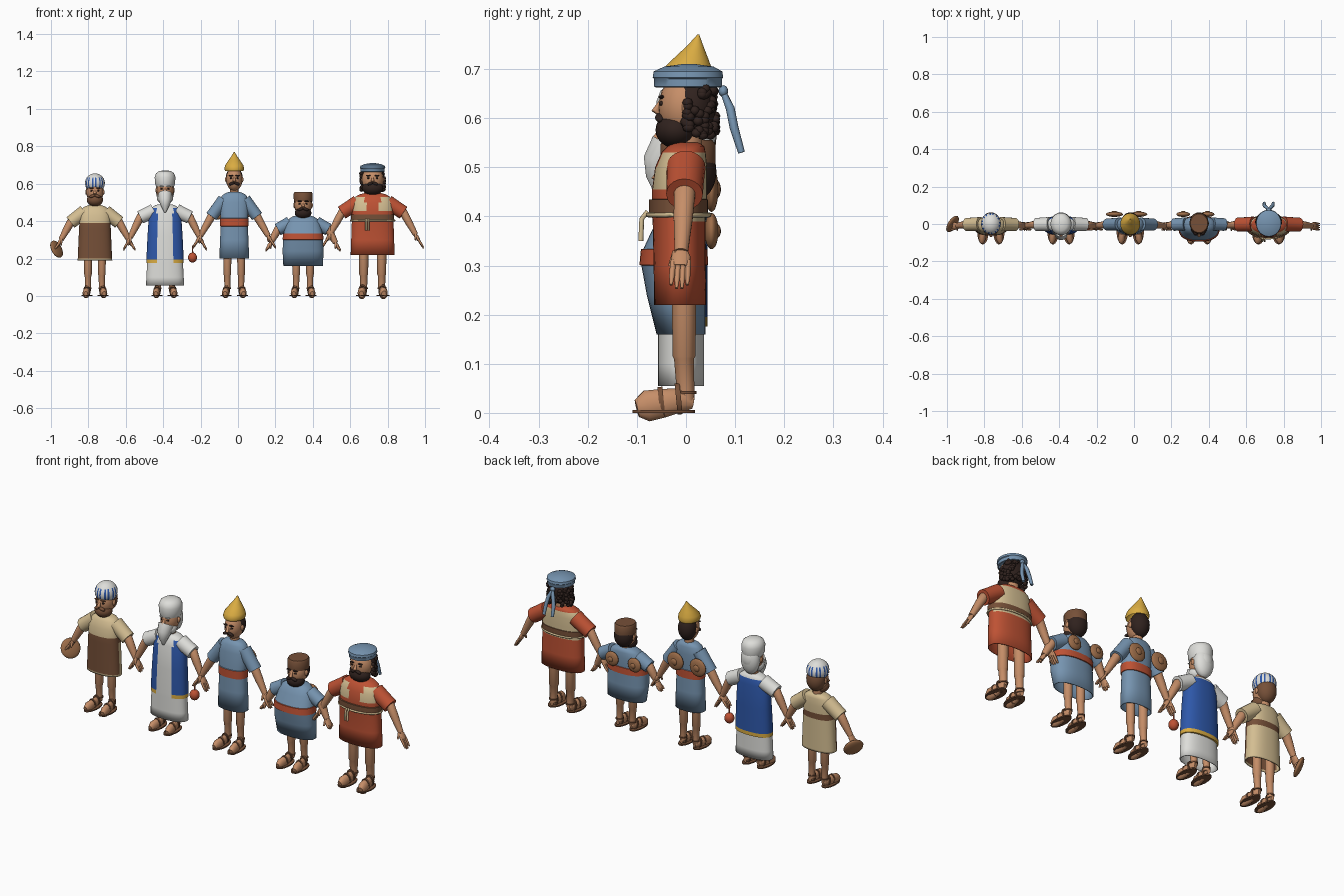
import bpy, bmesh, math, random
from mathutils import Vector, Matrix

random.seed(4)
old = bpy.data.objects.get("Cube")
if old:
    bpy.data.objects.remove(old, do_unlink=True)


def srgb(v):
    v /= 255
    return v / 12.92 if v <= 0.04 else ((v + 0.055) / 1.055) ** 2.4


def material(name, r, g, b):
    m = bpy.data.materials.new(name)
    col = (srgb(r), srgb(g), srgb(b), 1)
    m.diffuse_color = col
    m.use_nodes = True
    m.node_tree.nodes["Principled BSDF"].inputs["Base Color"].default_value = col
    return m


SKIN = material("skin", 198, 142, 104)
BEIGE = material("beige cloth", 212, 190, 146)
BROWN = material("brown leather", 118, 80, 56)
WHITE = material("white linen", 222, 222, 218)
BLUE = material("royal blue", 46, 88, 170)
SLATE = material("slate blue", 118, 148, 176)
RED = material("rust red", 190, 82, 52)
GOLD = material("gold", 218, 172, 66)
HAIR = material("dark hair", 48, 34, 30)
BRONZE = material("bronze", 158, 110, 74)


def finish(name, bm, mats, rule=None):
    """Turn a bmesh into a smooth object, colouring faces by a rule."""
    mats = mats if isinstance(mats, list) else [mats]
    bmesh.ops.recalc_face_normals(bm, faces=bm.faces)
    for f in bm.faces:
        f.smooth = True
        if rule:
            f.material_index = rule(f.calc_center_median())
    me = bpy.data.meshes.new(name)
    bm.to_mesh(me)
    bm.free()
    for m in mats:
        me.materials.append(m)
    ob = bpy.data.objects.new(name, me)
    bpy.context.collection.objects.link(ob)
    me.set_sharp_from_angle(angle=math.radians(50))
    return ob


def skin_rings(rings, caps=(True, True)):
    bm = bmesh.new()
    loops = [[bm.verts.new(p) for p in r] for r in rings]
    n = len(loops[0])
    for a, b in zip(loops, loops[1:]):
        for i in range(n):
            bm.faces.new((a[i], a[(i + 1) % n], b[(i + 1) % n], b[i]))
    for cap, loop in zip(caps, (loops[0], loops[-1])):
        if cap:
            bm.faces.new(loop)
    return bm


def loft(name, x, rows, mats, rule=None, n=40, power=0.85, caps=(False, True)):
    """Stack of rounded ellipses; each row is z, half width, half depth, y."""
    rings = []
    for z, rx, ry, cy in rows:
        ring = []
        for i in range(n):
            a = math.tau * (i + 0.5) / n
            c, s = math.cos(a), math.sin(a)
            ring.append((x + rx * math.copysign(abs(c) ** power, c),
                         cy + ry * math.copysign(abs(s) ** power, s), z))
        rings.append(ring)
    return finish(name, skin_rings(rings, caps), mats, rule)


def tube(name, pts, radii, mat, n=14, flat=1.0):
    pts = [Vector(p) for p in pts]
    rings = []
    for i, (p, r) in enumerate(zip(pts, radii)):
        d = (pts[min(i + 1, len(pts) - 1)] - pts[max(i - 1, 0)]).normalized()
        ref = Vector((0, 1, 0)) if abs(d.y) < 0.9 else Vector((0, 0, 1))
        u = d.cross(ref).normalized()
        v = d.cross(u)
        rings.append([p + r * (u * math.cos(t) * flat + v * math.sin(t))
                      for t in (math.tau * k / n for k in range(n))])
    return finish(name, skin_rings(rings), mat)


def blob(name, loc, size, mats, rule=None, rot=None, n=24):
    bm = bmesh.new()
    bmesh.ops.create_uvsphere(bm, u_segments=n, v_segments=n // 2, radius=1)
    m = Matrix.Translation(loc) @ (rot or Matrix()) @ Matrix.Diagonal((*size, 1))
    bmesh.ops.transform(bm, matrix=m, verts=bm.verts)
    return finish(name, bm, mats, rule)


def limbs(tag, x, hip, gap, r, sleeve_top, cuff, hand, sleeve_r, cloth):
    for side, s in (("right", -1), ("left", 1)):
        name = f"{tag}_{side}_"
        # Leg, ankle and sandal
        lx = x + s * gap
        tube(name + "leg", [(lx, -.004, hip), (lx, -.004, .115), (lx, -.004, .11), (lx, 0, .025)],
             [r, r * .92, r * .8, r * .68], SKIN)
        fx = lx + s * .006
        tube(name + "foot", [(fx - s * .005, .014, .022), (fx, -.01, .026), (fx, -.045, .02),
                             (fx + s * .004, -.08, .014), (fx + s * .006, -.1, .009)],
             [r * .55, r * .95, r * 1.15, r * 1.25, r * .7], SKIN, flat=.7).data.update()
        sole = [(0, .02, .5, -.045), (.006, 1, 1, -.045)]
        loft(name + "sole", fx, [(z, r * 1.35, .064, cy) for z, _, _, cy in sole], BROWN,
             caps=(True, True), power=1, n=24)
        for k, (sy, sz) in enumerate(((-.05, .021), (-.015, .028))):
            tube(f"{name}strap_{k}", [(fx, sy - .005, sz), (fx, sy + .005, sz + .001)],
                 [r * 1.25] * 2, BROWN, flat=.7)
        tube(name + "ankle_strap", [(lx, 0, .038), (lx, 0, .045)], [r * .85] * 2, BROWN)
        # Sleeve, arm and hand
        a, b = Vector((x + s * sleeve_top[0], 0, sleeve_top[1])), Vector((x + s * cuff[0], -.003, cuff[1]))
        tip = Vector((x + s * hand[0], -.014, hand[1]))
        wrist = b.lerp(tip, .6)
        tube(name + "sleeve", [a, a.lerp(b, .5), b], [sleeve_r * 1.05, sleeve_r, sleeve_r * .98], cloth, n=20)
        tube(name + "arm", [a.lerp(b, .6), b, b.lerp(wrist, .4), wrist], [.024, .022, .02, .014], SKIN)
        down = (tip - wrist).normalized()
        palm = wrist + down * .022
        tube(name + "palm", [wrist - down * .004, wrist + down * .012, palm + down * .012],
             [.013, .02, .018], SKIN, flat=.5)
        for k in range(4):
            start = palm + Vector((0, (k - 1.5) * .01, 0))
            end = tip + Vector((0, (k - 1.5) * .011, .007 * abs(k - 1.5)))
            tube(f"{name}finger_{k}", [start, start.lerp(end, .6), end], [.0062, .0058, .003], SKIN, n=8)
        tube(name + "thumb", [wrist + Vector((0, -.01, 0)), palm + Vector((-s * .012, -.022, -.01))],
             [.008, .004], SKIN, n=8)


def head(tag, x, z, rx, rz, hair=None, beard=None, chin=1.0):
    blob(tag + "_head", (x, -.004, z), (rx, .052, rz), SKIN)
    tube(tag + "_neck", [(x, .002, z - rz - .03), (x, 0, z)], [rx * .55] * 2, SKIN)
    tube(tag + "_nose", [(x, -.05, z + .014), (x, -.062, z - .008), (x, -.052, z - .013)],
         [.004, .009, .006], SKIN, n=10)
    for s in (-1, 1):
        blob(tag + "_eye", (x + s * rx * .4, -.049, z + .008), (.007, .006, .005), HAIR, n=10)
        blob(tag + "_brow", (x + s * rx * .4, -.05, z + .021), (.014, .006, .004), beard or HAIR, n=10)
        blob(tag + "_ear", (x + s * rx, .002, z), (.007, .011, .015), SKIN, n=10)
        blob(tag + "_moustache", (x + s * .013, -.053, z - .021), (.018, .01, .008), beard or HAIR,
             rot=Matrix.Rotation(s * .35, 4, "Y"), n=14)
    if hair:
        blob(tag + "_hair", (x, .016, z + .006), (rx * 1.06, .046, rz), hair)
    if beard:
        blob(tag + "_beard", (x, -.02, z - rz * .68), (rx * .97, .042, rz * .55 * chin), beard)


def gown(tag, x, top, hem, rows, mats, rule=None):
    """Open-bottomed garment with a rounded shoulder line."""
    w, d, cy = rows[-1][1:]
    shoulders = [(top - .02, w * .86, d * .85, cy * .5), (top - .007, w * .65, d * .7, 0), (top, w * .4, d * .5, 0)]
    ob = loft(tag + "_gown", x, rows + shoulders, mats, rule)
    m = ob.modifiers.new("cloth", "SOLIDIFY")
    m.thickness = .004


# Baker: beige tunic, leather apron and belt, striped turban, loaf in the hand
x = -.765
gown("baker", x, .485, .19, [(.19, .093, .05, -.012), (.2, .092, .05, -.012), (.36, .085, .05, -.012),
     (.39, .083, .05, -.012), (.43, .084, .047, -.008)], [BEIGE, BROWN],
     lambda c: int(.36 < c.z < .39 or (.2 < c.z < .39 and c.y < -.015)))
limbs("baker", x, .25, .037, .022, (.055, .45), (.13, .393), (.215, .24), .036, BEIGE)
head("baker", x, .555, .045, .062, BROWN, BROWN)
blob("baker_turban", (x, .002, .603), (.053, .058, .052), [WHITE, BLUE],
     lambda c: int(c.z < .635 and int((math.atan2(c.y, c.x - x) + math.pi) / math.tau * 40) % 5 in (0, 3)), n=40)
tilt = Vector((-.75, .5, -.4)).to_track_quat("Z", "Y").to_matrix().to_4x4()
blob("baker_loaf", (x - .205, 0, .25), (.05, .05, .014), BRONZE, rot=tilt)

# Elder: long white robe, blue open coat with gold hem, white hood and beard
x = -.39
def coat(c):
    if c.z < .175 or c.z > .472 or (c.y < 0 and abs(c.x - x) < .045):
        return 0
    return 2 if c.z < .195 else 1
gown("elder", x, .49, .055, [(.055, .102, .047, -.01), (.1, .1, .047, -.01), (.175, .096, .047, -.01),
     (.176, .1, .052, -.008), (.195, .1, .052, -.008), (.32, .094, .05, -.006), (.44, .086, .047, -.004)],
     [WHITE, BLUE, GOLD], coat)
limbs("elder", x, .2, .037, .022, (.06, .455), (.133, .42), (.222, .24), .036, WHITE)
head("elder", x, .565, .045, .062, WHITE, WHITE)
loft("elder_turban", x, [(.585, .048, .054, 0), (.6, .053, .058, 0), (.635, .056, .06, 0),
     (.656, .048, .052, 0), (.667, .032, .035, 0), (.671, .01, .01, 0)], WHITE, power=1)
tube("elder_long_beard", [(x, -.035, .545), (x, -.055, .51), (x, -.06, .48), (x, -.06, .445)],
     [.038, .034, .022, .004], WHITE)
blob("elder_hood", (x, .024, .565), (.05, .036, .075), WHITE)

# Cymbals carried on the back of both musicians
def cymbals(tag, x, z, r):
    for s, dx in (("left", .045), ("right", -.085)):
        blob(f"{tag}_{s}_cymbal", (x + dx, .052, z), (r, .014, r), BRONZE)
        blob(f"{tag}_{s}_cymbal_boss", (x + dx, .062, z), (r * .4, .009, r * .4), BRONZE, n=14)

# Tall musician: slate tunic, red sash, gold pointed cap
x = -.02
gown("tall_musician", x, .555, .2, [(.2, .08, .047, -.01), (.3, .076, .046, -.01), (.372, .073, .045, -.01),
     (.373, .076, .049, -.01), (.415, .076, .049, -.01), (.416, .073, .045, -.01), (.5, .078, .044, -.004)],
     [SLATE, RED], lambda c: int(.3725 < c.z < .4155))
limbs("tall_musician", x, .26, .037, .022, (.055, .515), (.122, .425), (.222, .25), .033, SLATE)
head("tall_musician", x, .622, .043, .062, HAIR)
loft("pointed_cap", x, [(.668, .049, .055, 0), (.68, .053, .058, 0), (.698, .049, .052, .002), (.722, .033, .035, .01),
     (.748, .015, .016, .019), (.77, .002, .002, .025)], GOLD, power=1)
cymbals("tall_musician", x, .455, .046)
blob("pomegranate", (-.243, -.012, .205), (.024, .024, .027), RED)
tube("pomegranate_stem", [(-.243, -.012, .225), (-.243, -.012, .27)], [.004, .003], RED, n=8)

# Short musician: round belly, red sash, flat cap
x = .348
gown("short_musician", x, .43, .16, [(.16, .106, .05, -.01), (.24, .11, .06, -.02), (.3, .107, .066, -.025),
     (.301, .11, .07, -.025), (.333, .107, .068, -.024), (.334, .104, .064, -.023), (.385, .092, .053, -.01)],
     [SLATE, RED], lambda c: int(.3005 < c.z < .3335))
limbs("short_musician", x, .22, .037, .022, (.07, .39), (.135, .355), (.2, .235), .034, SLATE)
head("short_musician", x, .485, .046, .06, HAIR, HAIR)
loft("flat_cap", x, [(.505, .05, .056, .004), (.515, .05, .056, .004), (.547, .051, .056, .004), (.555, .046, .05, .004)],
     BROWN, power=1)
cymbals("short_musician", x, .37, .037)

# Large man: red tunic, beige open vest, leather belt with rope, beret
x = .72
def vest(c):
    if .405 < c.z < .435:
        return 2
    front_gap = c.y < 0 and abs(c.x - x) < .038
    if .455 < c.z < .535 and not front_gap and abs(c.x - x) < .1:
        return 1
    return 1 if c.y > 0 and (.435 < c.z < .455 or .39 < c.z < .405) else 0
gown("large_man", x, .55, .22, [(.22, .118, .053, -.012), (.3, .115, .053, -.013), (.39, .112, .054, -.014),
     (.405, .112, .055, -.015), (.406, .115, .06, -.015), (.434, .115, .06, -.015), (.435, .111, .056, -.013),
     (.455, .111, .056, -.013), (.5, .108, .053, -.01)], [RED, BEIGE, BROWN], vest)
limbs("large_man", x, .28, .048, .026, (.08, .5), (.165, .445), (.272, .25), .038, RED)
ring = [(x + .117 * math.cos(t), -.015 + .062 * math.sin(t), .403) for t in (math.tau * k / 48 for k in range(49))]
tube("rope_belt", ring, [.005] * len(ring), BEIGE, n=8)
for dx in (-.035, -.022):
    tube("rope_end", [(x + dx, -.078, .41), (x + dx, -.09, .395), (x + dx, -.092, .35)], [.005] * 3, BEIGE, n=8)
head("large_man", x, .622, .058, .068, HAIR, HAIR)
for k in range(90):
    a, h = random.uniform(-.35, math.pi + .35), random.uniform(.565, .66)
    blob("curl", (x + .061 * math.cos(a), .012 + .047 * math.sin(a), h), (.011, .011, .01), HAIR, n=8)
loft("beret", x, [(.662, .058, .064, .004), (.664, .064, .069, .004), (.68, .064, .069, .004), (.683, .068, .072, .004),
     (.695, .066, .07, .004), (.705, .045, .05, .006), (.71, .012, .014, .006)], SLATE, power=1)
blob("beret_knot", (x, .076, .655), (.014, .01, .012), SLATE, n=12)
for dx in (-.022, .022):
    tube("beret_ribbon", [(x, .075, .655), (x + dx * .6, .09, .62), (x + dx, .098, .58), (x + dx * 1.1, .113, .53)],
         [.006, .009, .009, .007], SLATE, n=8, flat=1.1)
